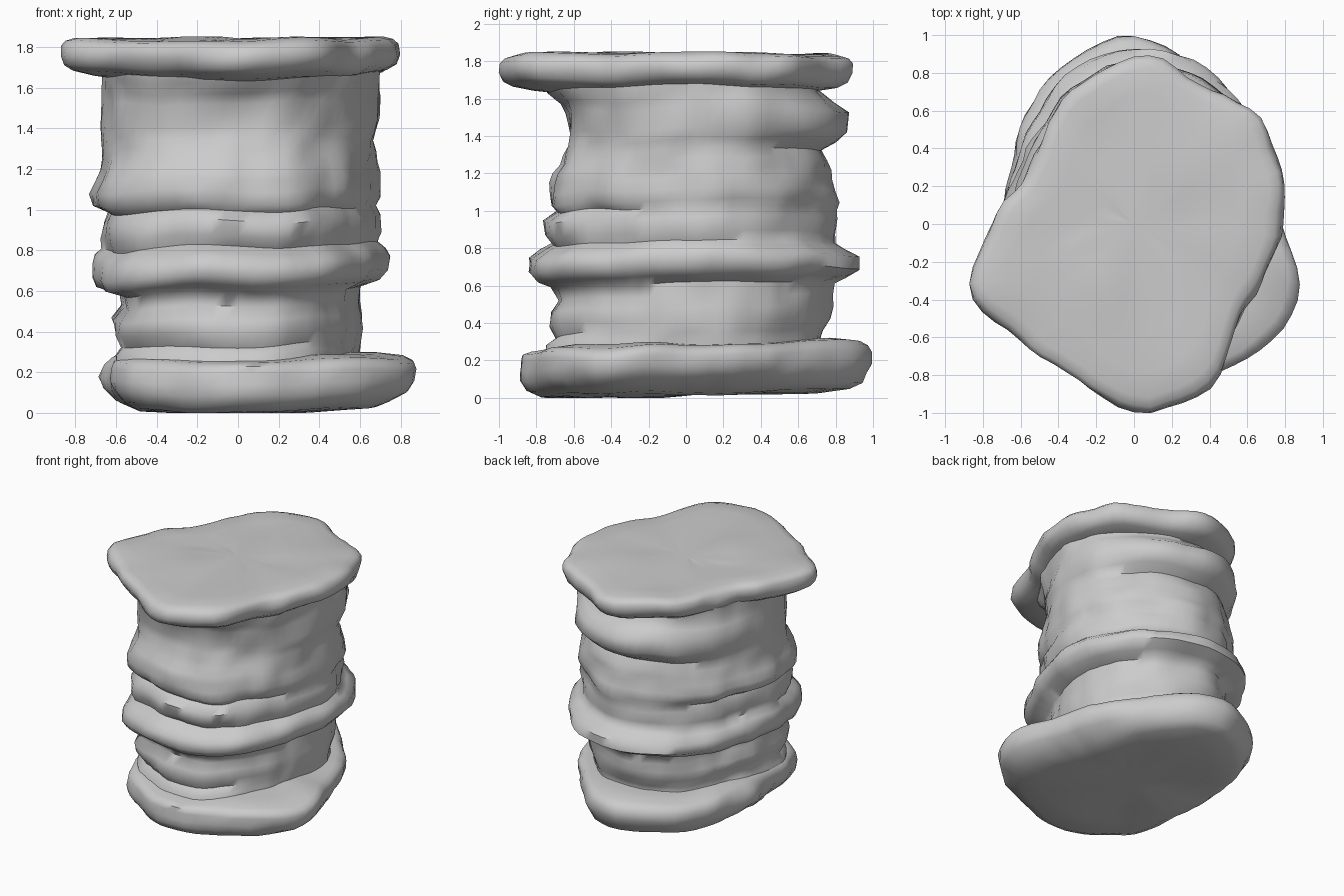
import bpy
import bmesh
from math import cos, sin, pi, floor
from mathutils import Vector, noise

if "Cube" in bpy.data.objects:
    bpy.data.objects.remove(bpy.data.objects["Cube"])

stone = bpy.data.materials.new("grey stone")
stone.use_nodes = True
colour = (0.6, 0.6, 0.6, 1)
stone.diffuse_color = colour
stone.node_tree.nodes["Principled BSDF"].inputs["Base Color"].default_value = colour

SIDES = 72


def radius(outline, a):
    """Smooth periodic interpolation of evenly spaced radii."""
    n = len(outline)
    t = a / (2 * pi) * n
    i = floor(t)
    f = t - i
    p, q, r, s = (outline[(i + k) % n] for k in (-1, 0, 1, 2))
    return q + f * (r - p + f * (2 * p - 5 * q + 4 * r - s + f * (3 * (q - r) + s - p))) / 2


def side_offset(offsets, a):
    """Blend the +x, back, -x and front offsets around the ring."""
    c, s = cos(a), sin(a)
    return offsets[0 if c > 0 else 2] * c * c + offsets[1 if s > 0 else 3] * s * s


def loft(name, outline, rings, rough, wave, tilt):
    """Stack irregular rings into one closed rock."""
    bm = bmesh.new()
    loops = []
    for z, *offsets in rings:
        if len(offsets) == 1:
            offsets = offsets * 4
        loop = []
        for k in range(SIDES):
            a = 2 * pi * k / SIDES
            d = Vector((cos(a), sin(a), 0))
            lump = noise.noise(d * 3.1 + Vector((0, 0, z * 5)))
            chip = noise.noise(d * 7 + Vector((4, 2, z * 9)))
            r = radius(outline, a) + side_offset(offsets, a) + rough * (lump + chip / 2)
            p = d * r
            lift = wave * noise.noise(p * 2.5 + Vector((7, 0, z * 1.5))) + p.dot(tilt)
            loop.append(bm.verts.new((p.x, p.y, max(0, z + lift))))
        loops.append(loop)
    for low, high in zip(loops, loops[1:]):
        for k in range(SIDES):
            j = (k + 1) % SIDES
            bm.faces.new((low[k], low[j], high[j], high[k]))
    # Close both ends with a fan
    for loop, flip in ((loops[0], True), (loops[-1], False)):
        mid = bm.verts.new((0, 0, sum(v.co.z for v in loop) / SIDES))
        for k in range(SIDES):
            tri = (loop[k], loop[(k + 1) % SIDES], mid)
            bm.faces.new(tri[::-1] if flip else tri)
    mesh = bpy.data.meshes.new(name)
    bm.to_mesh(mesh)
    bm.free()
    mesh.materials.append(stone)
    obj = bpy.data.objects.new(name, mesh)
    bpy.context.collection.objects.link(obj)
    bpy.ops.object.select_all(action="DESELECT")
    obj.select_set(True)
    bpy.context.view_layer.objects.active = obj
    bpy.ops.object.shade_smooth_by_angle(angle=pi / 3)


# Outlines: radii counter-clockwise from +x
base_outline = [.77, .74, .77, .86, 1, .91, .81, .7,
                .65, .67, .79, .83, .88, .87, .94, .93]
column_outline = [.68, .72, .74, .77, .78, .73, .66, .63,
                  .66, .69, .75, .72, .71, .71, .66, .65]
cap_outline = [.77, .83, .86, .82, .88, .77, .66, .62,
               .74, .93, .86, .86, .98, .94, .77, .73]

# Wide base slab, undercut on the +x side
loft("base_slab", base_outline,
     [(.015, -.5), (.015, -.3), (.025, -.2, -.12, -.14, -.1),
      (.055, -.13, -.05, -.06, -.03), (.11, -.02, -.03, -.01, 0),
      (.16, .01, 0, .01, 0), (.22, .01, 0, -.01, 0),
      (.255, -.01, -.02, -.03, -.01), (.275, -.06), (.29, -.2)],
     .03, .025, Vector((0, .022, 0)))

# Layered column: height, then offsets to +x, back, -x and front
loft("layered_column", column_outline, [
    (.2, -.1, -.04, -.06, .04),
    (.3, -.1, -.05, -.07, .03),
    (.34, -.09, -.04, -.09, -.02),
    (.4, -.08, -.01, -.06, .02),
    (.47, -.09, 0, -.05, .02),
    (.53, -.1, 0, -.1, -.02),
    (.6, -.09, .01, -.09, .01),
    (.63, .01, .07, .03, .08),
    (.68, .06, .15, .05, .13),
    (.75, .06, .14, .05, .12),
    (.79, .03, .06, .03, .06),
    (.82, -.01, .02, -.01, 0),
    (.87, 0, .02, 0, .03),
    (.95, 0, .02, 0, .04),
    (1, -.02, .01, -.02, -.02),
    (1.04, 0, .03, .05, .02),
    (1.1, 0, .02, .06, .02),
    (1.16, 0, 0, .03, .01),
    (1.21, -.01, -.01, .01, -.01),
    (1.26, 0, -.03, .01, -.05),
    (1.31, -.01, -.06, .01, -.06),
    (1.36, 0, .02, .01, -.08),
    (1.42, .01, .08, .01, -.09),
    (1.53, 0, .08, 0, -.07),
    (1.58, 0, .01, 0, -.05),
    (1.64, 0, -.06, 0, .02),
    (1.72, 0, -.05, 0, .05)], .028, .03, Vector((.025, .01, 0)))

# Overhanging cap slab
loft("cap_slab", cap_outline,
     [(1.63, -.3), (1.645, -.17), (1.67, -.06), (1.7, -.01), (1.75, .01),
      (1.8, .005), (1.825, -.02), (1.838, -.07), (1.84, -.2), (1.84, -.4), (1.84, -.55)],
     .03, .025, Vector((.005, 0, 0)))
